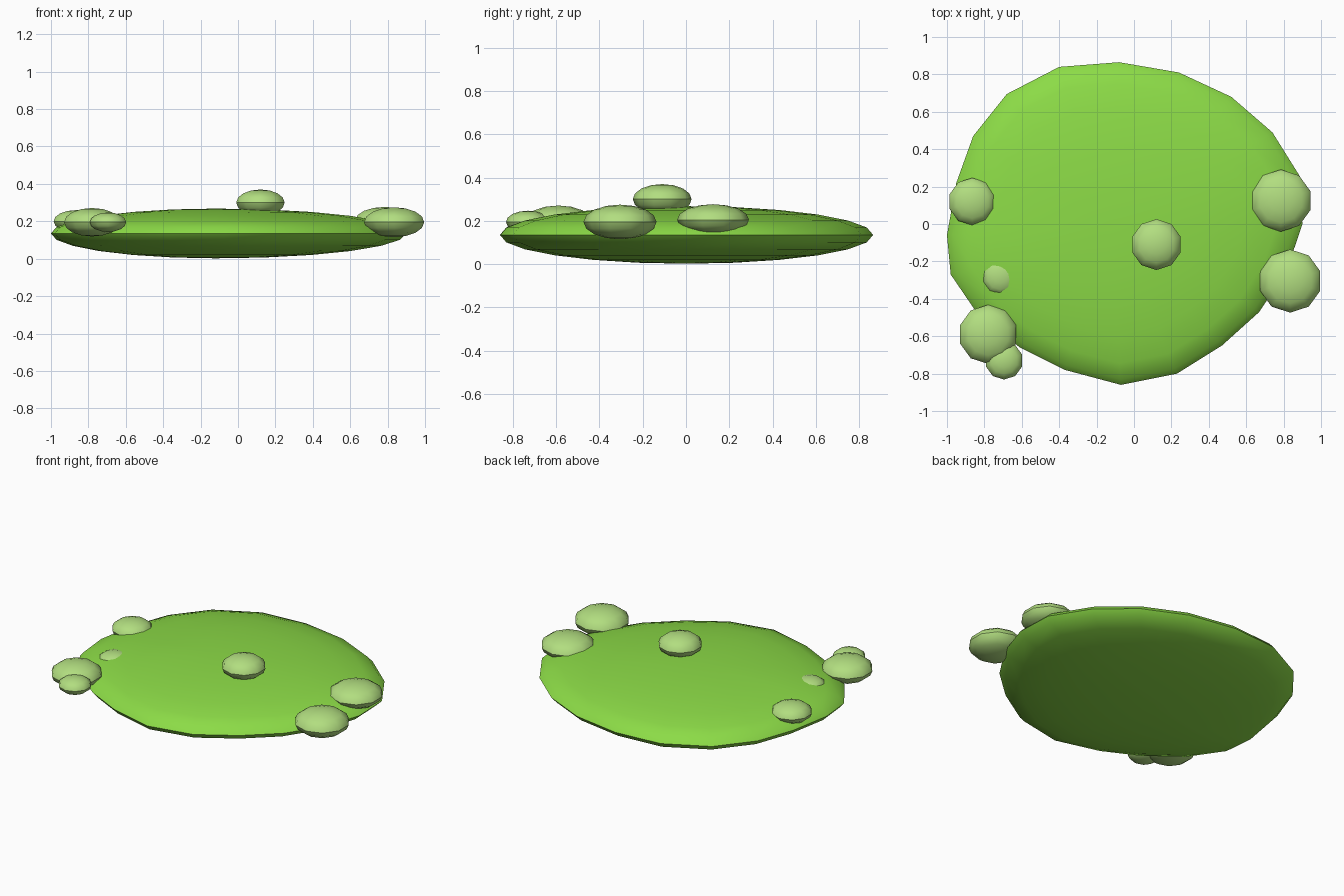
import bpy, bmesh, math

if "Cube" in bpy.data.objects:
    bpy.data.objects.remove(bpy.data.objects["Cube"])


def material(name, rgb):
    m = bpy.data.materials.new(name)
    m.diffuse_color = (*rgb, 1)
    m.use_nodes = True
    m.node_tree.nodes["Principled BSDF"].inputs["Base Color"].default_value = m.diffuse_color
    return m


LEAF = material("leaf green", (0.262, 0.71, 0.062))
PALE = material("pale green", (0.445, 0.73, 0.216))


def dome(name, outline, pole, height, bands, mat):
    """Squashed sphere: the outline is its equator, shrunk towards both poles."""
    cx, cy, cz = pole
    bm = bmesh.new()
    rings = []
    for i in range(1, bands):
        a = -math.pi / 2 + math.pi * i / bands
        s, z = math.cos(a), cz + height * math.sin(a)
        rings.append([bm.verts.new((cx + (x - cx) * s, cy + (y - cy) * s, z))
                      for x, y in outline])
    n = len(outline)
    for lo, hi in zip(rings, rings[1:]):
        for j in range(n):
            k = (j + 1) % n
            bm.faces.new((lo[j], lo[k], hi[k], hi[j]))
    bottom = bm.verts.new((cx, cy, cz - height))
    top = bm.verts.new((cx, cy, cz + height))
    for j in range(n):
        k = (j + 1) % n
        bm.faces.new((bottom, rings[0][k], rings[0][j]))
        bm.faces.new((top, rings[-1][j], rings[-1][k]))
    bmesh.ops.recalc_face_normals(bm, faces=bm.faces)
    me = bpy.data.meshes.new(name)
    bm.to_mesh(me)
    bm.free()
    me.materials.append(mat)
    ob = bpy.data.objects.new(name, me)
    bpy.context.collection.objects.link(ob)
    bpy.ops.object.select_all(action='DESELECT')
    ob.select_set(True)
    bpy.context.view_layer.objects.active = ob
    bpy.ops.object.shade_smooth_by_angle(angle=math.radians(40))
    return ob


# Broad flat pad with a slightly uneven rim
rim = [(0.9, 0.0), (0.89, 0.25), (0.74, 0.49), (0.52, 0.68), (0.24, 0.81),
       (-0.08, 0.865), (-0.40, 0.84), (-0.68, 0.695), (-0.86, 0.47),
       (-0.95, 0.22), (-1.0, -0.06), (-0.98, -0.27), (-0.83, -0.49),
       (-0.61, -0.66), (-0.37, -0.78), (-0.07, -0.86), (0.23, -0.80),
       (0.47, -0.65), (0.67, -0.47), (0.82, -0.24)]
dome("pad", rim, (-0.12, 0, 0.135), 0.133, 12, LEAF)

# Ten-sided bumps: x, y, z, radius, half height
bumps = [(-0.865, 0.12, 0.20, 0.127, 0.06),
         (-0.78, -0.59, 0.195, 0.158, 0.076),
         (-0.695, -0.73, 0.195, 0.102, 0.052),
         (0.835, -0.305, 0.195, 0.169, 0.08),
         (0.785, 0.125, 0.205, 0.166, 0.072),
         (0.12, -0.11, 0.30, 0.136, 0.07),
         (-0.715, -0.28, 0.19, 0.10, 0.045)]
for i, (x, y, z, r, h) in enumerate(bumps):
    ring = [(x + r * math.sin(math.tau * j / 10), y + r * math.cos(math.tau * j / 10))
            for j in range(10)]
    dome(f"bump_{i + 1}", ring, (x, y, z), h, 8, PALE)
